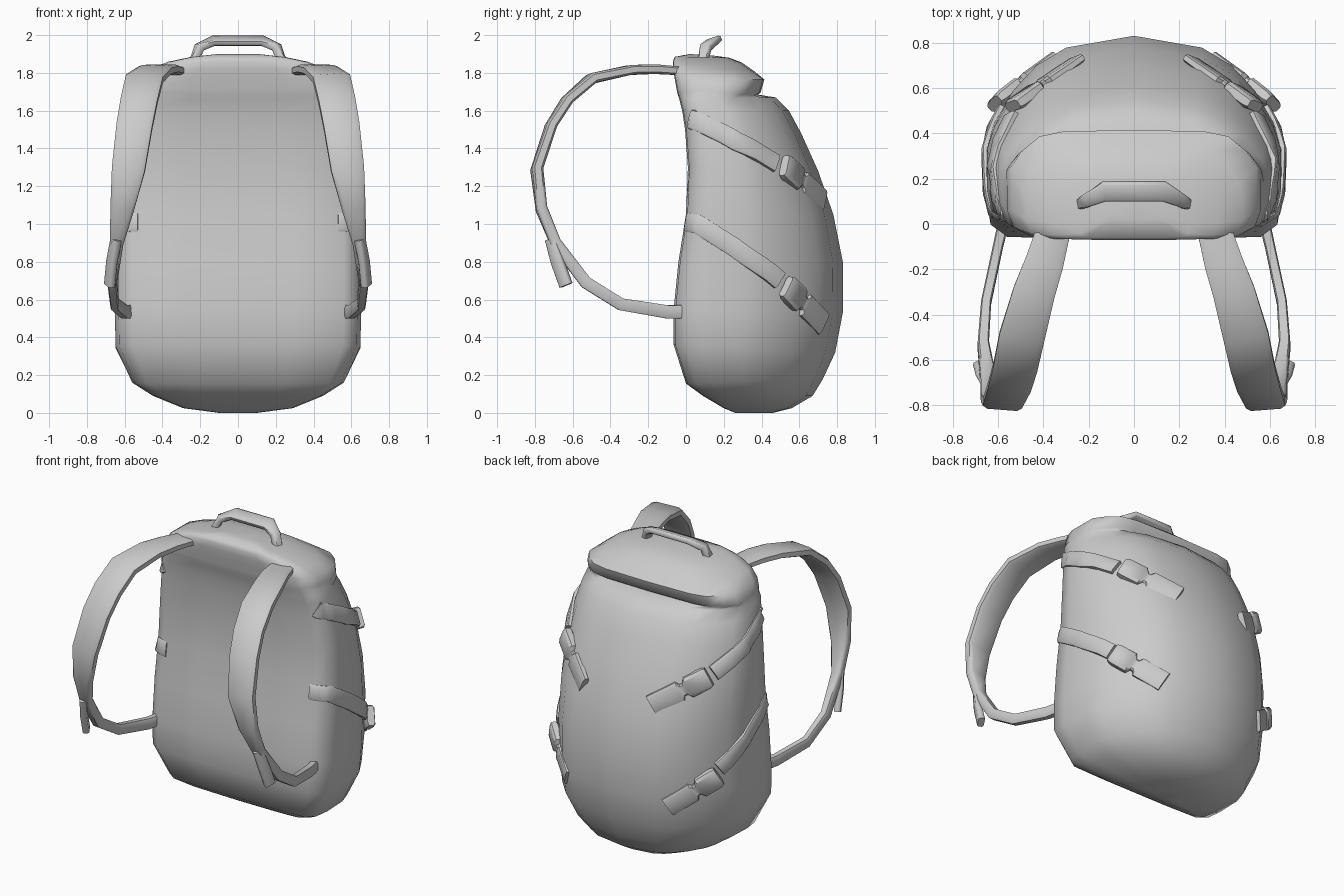
import bpy, bmesh, math
from mathutils import Vector
from mathutils.bvhtree import BVHTree

if "Cube" in bpy.data.objects:
    bpy.data.objects.remove(bpy.data.objects["Cube"], do_unlink=True)

mat = bpy.data.materials.new("grey_fabric")
mat.use_nodes = True
GREY = (0.6, 0.6, 0.6, 1)
mat.diffuse_color = GREY
mat.node_tree.nodes["Principled BSDF"].inputs["Base Color"].default_value = GREY


def loft(name, rings, angle):
    """Skin a list of closed rings, cap both ends and smooth it."""
    bm = bmesh.new()
    rows = [[bm.verts.new(p) for p in r] for r in rings]
    n = len(rows[0])
    for a, b in zip(rows, rows[1:]):
        for i in range(n):
            j = (i + 1) % n
            bm.faces.new((a[i], a[j], b[j], b[i]))
    bm.faces.new(rows[0][::-1])
    bm.faces.new(rows[-1])
    bmesh.ops.recalc_face_normals(bm, faces=bm.faces[:])
    tree = BVHTree.FromBMesh(bm)
    me = bpy.data.meshes.new(name)
    bm.to_mesh(me)
    bm.free()
    me.materials.append(mat)
    ob = bpy.data.objects.new(name, me)
    bpy.context.collection.objects.link(ob)
    bpy.ops.object.select_all(action='DESELECT')
    ob.select_set(True)
    bpy.context.view_layer.objects.active = ob
    bpy.ops.object.shade_smooth_by_angle(angle=math.radians(angle))
    return tree


# cross-section of a strap: (across, through)
STRAP = [(-1, -.6), (-.75, -1), (.75, -1), (1, -.6), (1, .6), (.75, 1), (-.75, 1), (-1, .6)]


def ribbon(name, pts, widths, thicks, across, angle=50):
    """Sweep the strap section along points; across gives the width direction."""
    pts = [Vector(p) for p in pts]
    rings = []
    for i, p in enumerate(pts):
        t = (pts[min(i + 1, len(pts) - 1)] - pts[max(i - 1, 0)]).normalized()
        w = Vector(across[i])
        w = (w - t * w.dot(t)).normalized()
        u = t.cross(w)
        rings.append([p + w * a * widths[i] / 2 + u * b * thicks[i] / 2 for a, b in STRAP])
    loft(name, rings, angle)


# half outlines: (part of half width, part of depth)
BAG = [(.45, 0), (.86, .01), (.97, .07), (1, .2), (1, .42), (.95, .55), (.82, .72), (.66, .85), (.46, .94)]
LID = [(.45, 0), (.84, .01), (.95, .08), (1, .25), (1, .48), (1, .66), (.91, .81), (.77, .94), (.58, .985)]
CROWN = [(.45, 0), (.84, .01), (.95, .06), (1, .2), (1, .4), (.97, .58), (.86, .76), (.72, .9), (.52, .97)]

# levels: (z front, z back, y front, y back, half width)
BAG_LEVELS = [
    (.00, .00, .26, .46, .10), (.025, .025, .20, .56, .29), (.09, .09, .09, .67, .45),
    (.155, .18, .00, .725, .56), (.36, .32, -.065, .79, .648), (.55, .53, -.065, .83, .652),
    (.80, .80, -.04, .83, .652), (1.05, 1.05, .0, .78, .648), (1.30, 1.28, .01, .70, .638),
    (1.50, 1.48, -.005, .61, .612), (1.60, 1.60, -.02, .545, .59), (1.66, 1.67, -.035, .475, .575)]
LID_LEVELS = [(1.69, 1.685, -.045, .38, .562), (1.715, 1.695, -.05, .395, .56), (1.77, 1.765, -.06, .415, .54)]
CROWN_LEVELS = [
    (1.82, 1.81, -.068, .36, .475), (1.86, 1.855, -.07, .295, .37), (1.885, 1.88, -.06, .23, .25),
    (1.90, 1.89, .02, .16, .12)]
rings = []
for levels, half in ((BAG_LEVELS, BAG), (LID_LEVELS, LID), (CROWN_LEVELS, CROWN)):
    outline = [(0, 0)] + half + [(0, 1)] + [(-x, t) for x, t in reversed(half)]
    for zf, zb, yf, yb, w in levels:
        rings.append([(x * w, yf + (yb - yf) * t, zf + (zb - zf) * t) for x, t in outline])
body = loft("bag_body", rings, 65)

# carry handle on the lid
ribbon("carry_handle",
       [(-.23, .09, 1.87), (-.205, .105, 1.935), (-.13, .145, 1.97),
        (.13, .145, 1.97), (.205, .105, 1.935), (.23, .09, 1.87)],
       [.05, .06, .09, .09, .06, .05], [.045, .045, .035, .035, .045, .045],
       [(0, 1, .35)] * 6)

# shoulder strap: (x, y, z, width, thickness)
SHOULDER = [
    (.355, -.03, 1.81, .15, .045), (.395, -.17, 1.82, .17, .05), (.44, -.3, 1.815, .185, .05),
    (.495, -.5, 1.77, .20, .055), (.523, -.63, 1.655, .195, .055), (.548, -.715, 1.52, .19, .055),
    (.58, -.79, 1.29, .175, .06), (.613, -.765, 1.08, .125, .06), (.642, -.69, .9, .07, .06),
    (.665, -.53, .69, .05, .065), (.652, -.345, .575, .045, .065), (.60, -.1, .535, .045, .07),
    (.575, .01, .535, .05, .07)]

# compression straps: path round the side, then the two buckle ends
BANDS = {
    "upper": ([(.57, .01, 1.56), (.63, .12, 1.52), (.63, .27, 1.44), (.57, .50, 1.33)],
              (.535, .52, 1.31), (.25, .725, 1.12)),
    "lower": ([(.53, 0, 1.01), (.64, .06, 1.0), (.65, .25, .88), (.60, .50, .70)],
              (.615, .53, .67), (.37, .725, .47))}

for side, s in (("left", 1), ("right", -1)):
    def m(p):
        return Vector((p[0] * s, p[1], p[2]))

    ribbon(side + "_shoulder_strap", [m(p) for p in SHOULDER], [p[3] for p in SHOULDER],
           [p[4] for p in SHOULDER], [m((1, .06, 0))] * len(SHOULDER))

    # loose webbing end below the pad
    ribbon(side + "_strap_tail", [m((.645, -.715, .92)), m((.668, -.68, .80)), m((.68, -.635, .675))],
           [.06, .07, .07], [.045, .04, .04], [m((.45, .8, .35))] * 3)

    for level, (path, start, end) in BANDS.items():
        # webbing laid on the body surface, sunk in at the front
        pts, dirs, steps = [], [], 4
        ctrl = [m(p) for p in path]
        n = (len(ctrl) - 1) * steps + 1
        for k in range(n):
            i = min(k // steps, len(ctrl) - 2)
            raw = ctrl[i].lerp(ctrl[i + 1], k / steps - i)
            loc, nor, _, _ = body.find_nearest(raw)
            pts.append(loc + nor * (.018 * k / (n - 1) - .01))
            dirs.append(nor.cross(ctrl[i + 1] - ctrl[i]))
        ribbon(f"{side}_{level}_side_strap", pts, [.10] * n, [.035] * n, dirs)

        # upright clip with a pinched middle
        a, b = m(start), m(end)
        nor = body.find_nearest((a + b) / 2)[1]
        nor.z *= .2
        profile = [(0, .12), (.06, .135), (.36, .135), (.41, .08), (.46, .08), (.50, .13), (1, .13)]
        ribbon(f"{side}_{level}_buckle", [a.lerp(b, t) for t, _ in profile], [w for _, w in profile],
               [.045, .06, .06, .04, .04, .05, .035], [nor.cross(b - a)] * len(profile), 35)
